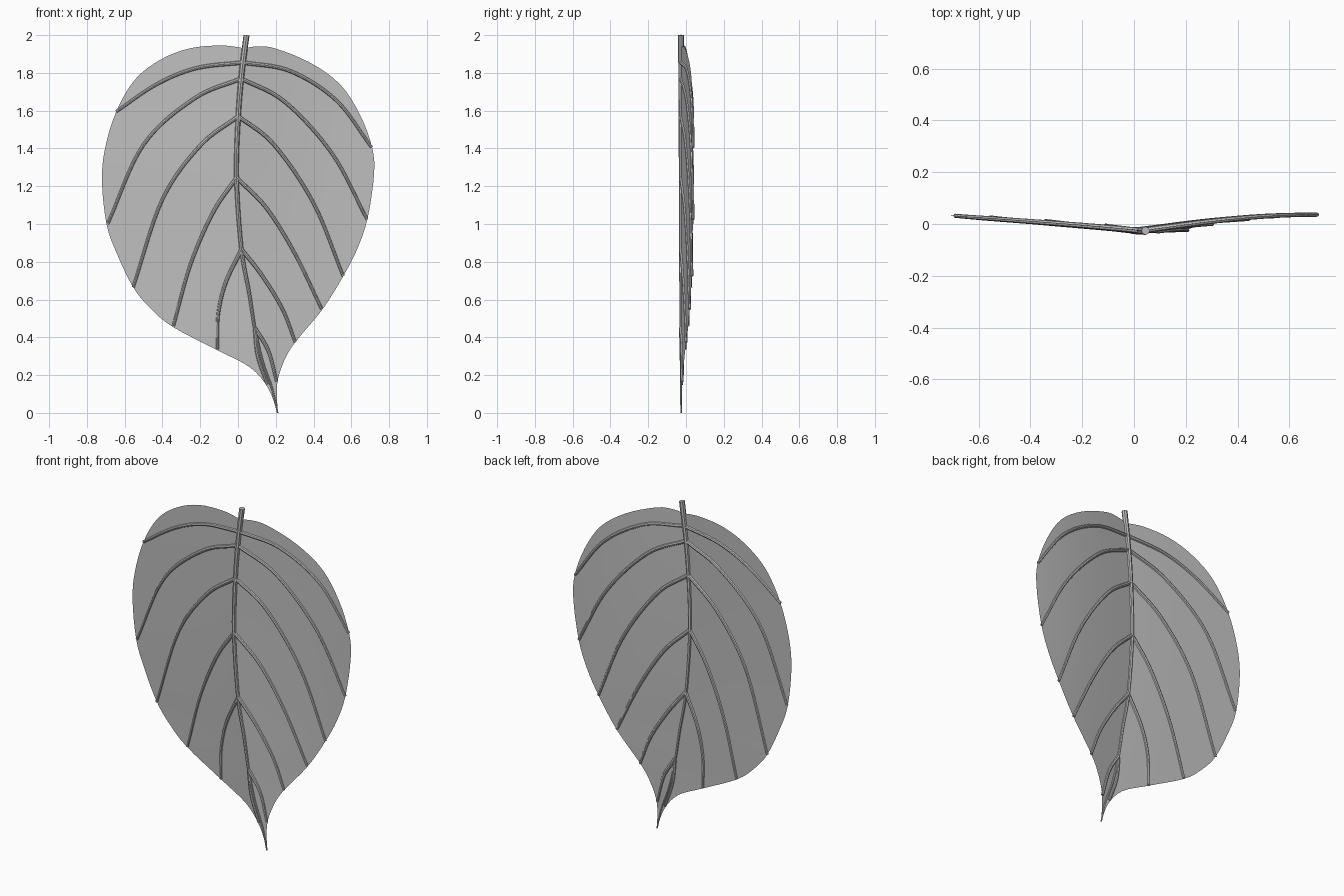
import bpy
import bmesh
import math
from mathutils import Vector

cube = bpy.data.objects.get("Cube")
if cube:
    bpy.data.objects.remove(cube, do_unlink=True)

# One grey for the whole leaf
grey = bpy.data.materials.new("leaf_grey")
grey.use_nodes = True
colour = (0.52, 0.52, 0.52, 1)
grey.diffuse_color = colour
grey.node_tree.nodes["Principled BSDF"].inputs["Base Color"].default_value = colour


def smooth_path(points, steps):
    """Catmull-Rom curve through flat (x, z) points."""
    pts = [Vector(p) for p in points]
    pts = [2 * pts[0] - pts[1]] + pts + [2 * pts[-1] - pts[-2]]
    path = []
    for a, b, c, d in zip(pts, pts[1:], pts[2:], pts[3:]):
        for i in range(steps):
            t = i / steps
            path.append(0.5 * (2 * b + (c - a) * t + (2 * a - 5 * b + 4 * c - d) * t * t
                               + (3 * b - a - 3 * c + d) * t ** 3))
    return path + [pts[-2]]


# Midrib line, from the stalk down to the tip
midrib_path = smooth_path([(.045, 2), (.02, 1.8), (.002, 1.58), (-.008, 1.25), (.018, .87),
                           (.06, .63), (.09, .44), (.13, .27), (.18, .13), (.21, 0)], 6)


def midrib_x(z):
    for a, b in zip(midrib_path, midrib_path[1:]):
        if a.y >= z >= b.y:
            return a.x + (b.x - a.x) * (a.y - z) / (a.y - b.y)
    return midrib_path[-1].x


def on_leaf(x, z):
    """Point on the shallow folded blade."""
    d = x - midrib_x(z)
    if d < 0:
        lift = 0.08 * (-d) ** 0.9
    else:
        lift = 0.062 * math.sin(min(d / 0.7, 1) * math.pi / 2)
    return Vector((x, lift - 0.026, z))


def finish(obj):
    bpy.ops.object.select_all(action='DESELECT')
    obj.select_set(True)
    bpy.context.view_layer.objects.active = obj
    if obj.type == 'CURVE':
        bpy.ops.object.convert(target='MESH')
    obj = bpy.context.view_layer.objects.active
    bpy.ops.object.shade_smooth_by_angle(angle=math.radians(40))


def blade_half(name, outline, columns=10):
    """Sheet spanning from the midrib to one outline."""
    bm = bmesh.new()
    rows = []
    for p in smooth_path(outline, 4):
        z = min(p.y, 1.93)
        mid = Vector((midrib_x(z), z))
        flat = [mid.lerp(p, i / columns) for i in range(columns + 1)]
        rows.append([bm.verts.new(on_leaf(q.x, q.y)) for q in flat])
    for upper, lower in zip(rows, rows[1:]):
        for i in range(columns):
            bm.faces.new((upper[i], lower[i], lower[i + 1], upper[i + 1]))
    bmesh.ops.remove_doubles(bm, verts=bm.verts[:], dist=0.0005)
    bmesh.ops.recalc_face_normals(bm, faces=bm.faces[:])
    # Both halves face forward
    if sum(f.normal.y * f.calc_area() for f in bm.faces) > 0:
        bmesh.ops.reverse_faces(bm, faces=bm.faces[:])
    mesh = bpy.data.meshes.new(name)
    bm.to_mesh(mesh)
    bm.free()
    mesh.materials.append(grey)
    obj = bpy.data.objects.new(name, mesh)
    bpy.context.collection.objects.link(obj)
    finish(obj)


def tube(name, path, thick, thin):
    """Tapered round tube lying along the blade."""
    curve = bpy.data.curves.new(name, 'CURVE')
    curve.dimensions = '3D'
    curve.bevel_depth = 1
    curve.bevel_resolution = 2
    curve.use_fill_caps = True
    spline = curve.splines.new('POLY')
    spline.points.add(len(path) - 1)
    for i, (point, p) in enumerate(zip(spline.points, path)):
        point.co = (*on_leaf(p.x, p.y), 1)
        point.radius = thick + (thin - thick) * i / (len(path) - 1)
    curve.materials.append(grey)
    obj = bpy.data.objects.new(name, curve)
    bpy.context.collection.objects.link(obj)
    finish(obj)


# Blade halves, outlined from the stalk down to the tip
blade_half("blade_right", [
    (.035, 1.93), (-.085, 1.945), (-.255, 1.93), (-.41, 1.87), (-.545, 1.765), (-.645, 1.595),
    (-.705, 1.395), (-.72, 1.22), (-.695, .995), (-.64, .84), (-.555, .665), (-.465, .555),
    (-.345, .455), (-.105, .33), (.065, .24), (.16, .13), (.21, 0)])
blade_half("blade_left", [
    (.035, 1.93), (.1, 1.94), (.195, 1.93), (.38, 1.855), (.54, 1.74), (.645, 1.58),
    (.71, 1.405), (.72, 1.26), (.685, 1.025), (.63, .865), (.555, .72), (.445, .545),
    (.3, .37), (.24, .265), (.207, .15), (.21, 0)])

# Midrib and stalk
tube("midrib", midrib_path, .016, .004)

# Side veins: height on the midrib, then points out to the edge
veins = {
    "right": [
        (1.855, (-.22, 1.825), (-.43, 1.74), (-.645, 1.595)),
        (1.77, (-.23, 1.665), (-.5, 1.42), (-.69, 1)),
        (1.57, (-.2, 1.415), (-.4, 1.13), (-.555, .665)),
        (1.245, (-.13, 1.065), (-.25, .79), (-.342, .46)),
        (.865, (-.065, .69), (-.105, .52), (-.108, .335)),
        (.44, (.105, .3), (.155, .15))],
    "left": [
        (1.855, (.275, 1.81), (.52, 1.655), (.708, 1.405)),
        (1.77, (.25, 1.645), (.5, 1.37), (.683, 1.025)),
        (1.57, (.19, 1.42), (.4, 1.11), (.557, .725)),
        (1.245, (.15, 1.085), (.3, .845), (.443, .55)),
        (.865, (.125, .73), (.235, .55), (.303, .375)),
        (.45, (.16, .33), (.205, .165))],
}
for side, group in veins.items():
    for number, (height, *points) in enumerate(group, 1):
        start = (midrib_x(height), height)
        tube(f"vein_{side}_{number}", smooth_path([start, *points], 8), .011, .008)
